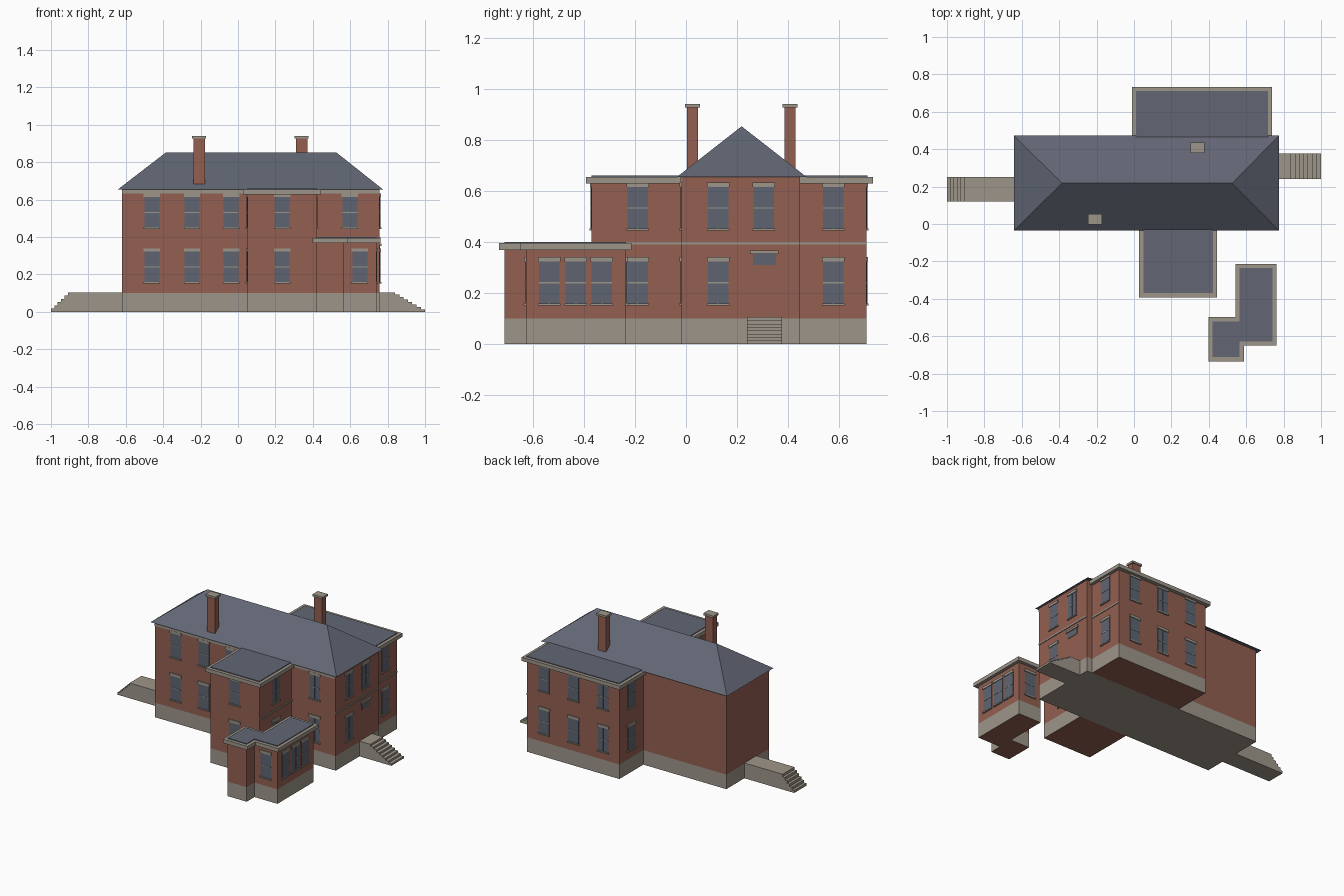
import bpy, bmesh
from math import radians
from mathutils import Vector

if "Cube" in bpy.data.objects:
    bpy.data.objects.remove(bpy.data.objects["Cube"], do_unlink=True)


def material(name, rgb):
    m = bpy.data.materials.new(name)
    m.use_nodes = True
    col = (*[(c / 255) ** 2.2 for c in rgb], 1)
    m.diffuse_color = col
    m.node_tree.nodes["Principled BSDF"].inputs["Base Color"].default_value = col
    return m


BRICK, STONE, SLATE, GLASS = range(4)
MATS = [material("red brick", (146, 96, 82)), material("grey stone", (156, 148, 137)),
        material("slate", (98, 102, 115)), material("window glass", (94, 100, 112))]


def finish(name, bm):
    bmesh.ops.recalc_face_normals(bm, faces=bm.faces)
    mesh = bpy.data.meshes.new(name)
    bm.to_mesh(mesh)
    bm.free()
    for m in MATS:
        mesh.materials.append(m)
    ob = bpy.data.objects.new(name, mesh)
    bpy.context.collection.objects.link(ob)
    return ob


def extrude(bm, points, offset, mat):
    face = bm.faces.new([bm.verts.new(p) for p in points])
    new = bmesh.ops.extrude_face_region(bm, geom=[face])["geom"]
    verts = [g for g in new if isinstance(g, bmesh.types.BMVert)]
    bmesh.ops.translate(bm, verts=verts, vec=offset)
    for f in {f for v in verts for f in v.link_faces} | {face}:
        f.material_index = mat
    return face


def rect(x0, x1, y0, y1):
    return [(x0, y0), (x1, y0), (x1, y1), (x0, y1)]


def prism(name, outline, z0, z1, mat, base=None):
    bm = bmesh.new()
    face = extrude(bm, [(x, y, z0) for x, y in outline], (0, 0, z1 - z0), mat)
    if base is not None:
        face.material_index = base
    return finish(name, bm)


def boxes(name, parts):
    bm = bmesh.new()
    for x0, x1, y0, y1, z0, z1, mat in parts:
        extrude(bm, [(x, y, z0) for x, y in rect(x0, x1, y0, y1)], (0, 0, z1 - z0), mat)
    return finish(name, bm)


def grow(outline, d):
    """Offset a counter-clockwise right-angled outline outwards."""
    pts = [Vector(p) for p in outline]
    out = []
    for i, p in enumerate(pts):
        a = (p - pts[i - 1]).normalized()
        b = (pts[(i + 1) % len(pts)] - p).normalized()
        out.append((p.x + d * (a.y + b.y), p.y - d * (a.x + b.x)))
    return out


# Masonry blocks: stone base with brick above
BASE, EAVE, PORCH = 0.1, 0.655, 0.395


def block(name, outline, top, base=BRICK):
    prism(name + "_foundation", outline, 0, BASE, STONE, base)
    prism(name + "_walls", outline, BASE, top, BRICK)


def flat_roof(name, outline, top):
    prism(name + "_cornice", grow(outline, 0.022), top - 0.026, top, STONE)
    prism(name + "_flat_roof", outline, top, top + 0.005, SLATE)


sunroom = [(0.42, -0.712), (0.565, -0.712), (0.565, -0.628), (0.74, -0.628),
           (0.74, -0.235), (0.565, -0.235), (0.565, -0.52), (0.42, -0.52)]
block("main_house", rect(-0.62, 0.757, -0.018, 0.447), EAVE, STONE)
block("front_wing", rect(0.05, 0.422, -0.37, -0.018), EAVE - 0.01)
block("back_wing", rect(0.012, 0.716, 0.447, 0.707), EAVE - 0.01)
block("sunroom", sunroom, PORCH - 0.01)
flat_roof("front_wing", rect(0.05, 0.422, -0.37, 0.03), EAVE)
flat_roof("back_wing", rect(0.012, 0.716, 0.4, 0.711), EAVE)
flat_roof("sunroom", sunroom, PORCH)

# Hipped main roof
bm = bmesh.new()
eaves = [bm.verts.new((x, y, EAVE)) for x, y in rect(-0.642, 0.775, -0.035, 0.472)]
west, east = [bm.verts.new((x, 0.218, 0.853)) for x in (-0.385, 0.525)]
a, b, c, d = eaves
for loop in (eaves, (a, b, east, west), (b, c, east), (c, d, west, east), (d, a, west)):
    bm.faces.new(loop).material_index = SLATE
finish("main_roof", bm)

# Frieze under the front eaves and belt course on the east walls
boxes("front_frieze", [(-0.62, 0.757, -0.024, -0.018, 0.632, EAVE, STONE)])
boxes("belt_course", [(x, x + 0.005, y0, y1, 0.39, 0.4, STONE) for x, y0, y1 in
                      ((0.422, -0.37, -0.018), (0.757, -0.018, 0.447), (0.716, 0.447, 0.707))])

# Chimneys with stone caps
for side, x, y in (("front", -0.208, 0.025), ("back", 0.34, 0.408)):
    boxes(side + "_chimney", [
        (x - 0.031, x + 0.031, y - 0.022, y + 0.022, 0.66, 0.927, BRICK),
        (x - 0.038, x + 0.038, y - 0.029, y + 0.029, 0.927, 0.941, STONE)])


# Entrance steps, drawn as a stepped side profile
def steps(name, wall, landing, end, y0, y1, count):
    top, run = 0.105, (end - landing) / count
    side = [(wall, 0), (wall, top)]
    for i in range(count):
        x, z = landing + run * i, top * (1 - i / (count + 1))
        side += [(x, z), (x, z - top / (count + 1))]
    side += [(end, top / (count + 1)), (end, 0)]
    bm = bmesh.new()
    extrude(bm, [(x, y0, z) for x, z in side], (0, y1 - y0, 0), STONE)
    finish(name, bm)


steps("west_steps", -0.62, -0.91, -1, 0.12, 0.25, 5)
steps("east_steps", 0.757, 0.84, 1, 0.24, 0.377, 7)


# Sash windows with lintel, meeting rail and sill
FACING = {"front": 0, "east": 90, "back": 180, "west": -90}
LOWER, UPPER = 0.157, 0.45


def place(ob, facing, x, y, z):
    ob.location = (x, y, z)
    ob.rotation_euler.z = radians(FACING[facing])


def window(part, facing, x, y, z):
    ob = boxes(part + "_window", [
        (-0.04, 0.04, -0.003, 0, 0, 0.165, GLASS),
        (-0.04, 0.04, -0.005, 0, 0.08, 0.085, STONE),
        (-0.002, 0.002, -0.004, 0, 0, 0.165, SLATE),
        (-0.044, 0.044, -0.007, 0, 0.165, 0.183, STONE),
        (-0.044, 0.044, -0.009, 0, -0.006, 0.002, STONE)])
    place(ob, facing, x, y, z)


for z in (LOWER, UPPER):
    for x in (-0.46, -0.246, -0.037, 0.598):
        window("main_front", "front", x, -0.018, z)
    window("front_wing_front", "front", 0.236, -0.37, z)
    window("front_wing_east", "east", 0.422, -0.19, z)
    window("front_wing_west", "west", 0.05, -0.19, z)
    window("main_east", "east", 0.757, 0.126, z)
    window("back_wing_east", "east", 0.716, 0.578, z)
    window("back_wing_west", "west", 0.012, 0.578, z)
    for x in (0.135, 0.36, 0.585):
        window("back_wing_back", "back", x, 0.707, z)
window("main_east", "east", 0.757, 0.305, UPPER)
for y in (-0.537, -0.432, -0.33):
    window("sunroom_east", "east", 0.74, y, LOWER)
window("sunroom_front", "front", 0.652, -0.628, LOWER)
window("sunroom_back", "back", 0.652, -0.235, LOWER)

# Small light above the east entrance
transom = boxes("entrance_transom", [(-0.045, 0.045, -0.003, 0, 0, 0.043, GLASS),
                                     (-0.056, 0.056, -0.009, 0, 0.043, 0.057, STONE)])
place(transom, "east", 0.757, 0.307, 0.31)
